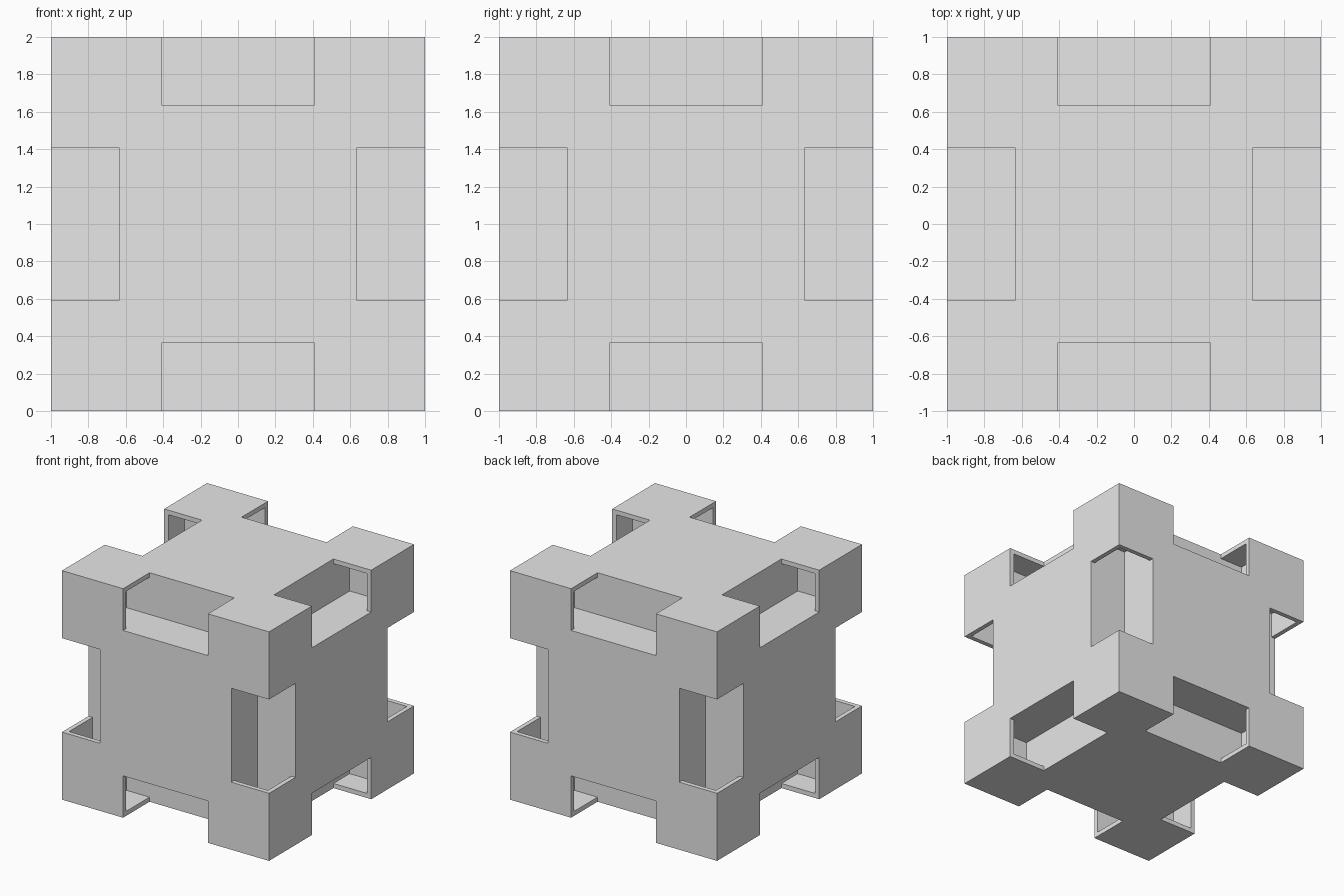
import bpy
import bmesh
from itertools import product
from mathutils import Vector

if "Cube" in bpy.data.objects:
    bpy.data.objects.remove(bpy.data.objects["Cube"], do_unlink=True)

CORE = 0.635      # inner planes of the edge notches
NOTCH = 0.41      # half length of each notch
POCKET = 0.634    # half length of the hidden pockets
WALL = 0.04       # thickness of the rim around each pocket


def add_box(bm, low, high):
    """Add a box between two opposite corners."""
    low, high = Vector(low), Vector(high)
    verts = bmesh.ops.create_cube(bm, size=1)["verts"]
    for v in verts:
        v.co = Vector([a if c < 0 else b for c, a, b in zip(v.co, low, high)])


def make_object(name, bm):
    mesh = bpy.data.meshes.new(name)
    bm.to_mesh(mesh)
    bm.free()
    obj = bpy.data.objects.new(name, mesh)
    bpy.context.collection.objects.link(obj)
    obj.location.z = 1
    return obj


def edge_boxes(name, half_length, outer):
    """One box along each of the twelve cube edges."""
    bm = bmesh.new()
    for axis, s, t in product(range(3), (-1, 1), (-1, 1)):
        low, high = [0] * 3, [0] * 3
        low[axis], high[axis] = -half_length, half_length
        for other, sign in (((axis + 1) % 3, s), ((axis + 2) % 3, t)):
            low[other], high[other] = sorted((sign * CORE, sign * outer))
        add_box(bm, low, high)
    obj = make_object(name, bm)
    obj.hide_render = True
    return obj


# Solid block
block = bmesh.new()
add_box(block, (-1, -1, -1), (1, 1, 1))
body = make_object("notched_block", block)

# Open notches in the edges, then pockets reaching into the corners
cutters = [edge_boxes("notch_cutter", NOTCH, 1.2),
           edge_boxes("pocket_cutter", POCKET, 1 - WALL)]
for cutter in cutters:
    mod = body.modifiers.new(cutter.name, "BOOLEAN")
    mod.operation = "DIFFERENCE"
    mod.solver = "EXACT"
    mod.object = cutter

bpy.context.view_layer.objects.active = body
body.select_set(True)
for mod in list(body.modifiers):
    bpy.ops.object.modifier_apply(modifier=mod.name)
for cutter in cutters:
    bpy.data.objects.remove(cutter, do_unlink=True)

# Plain grey finish
grey = bpy.data.materials.new("light_grey")
grey.use_nodes = True
colour = (0.8, 0.8, 0.8, 1)
grey.diffuse_color = colour
grey.node_tree.nodes["Principled BSDF"].inputs["Base Color"].default_value = colour
body.data.materials.clear()
body.data.materials.append(grey)
